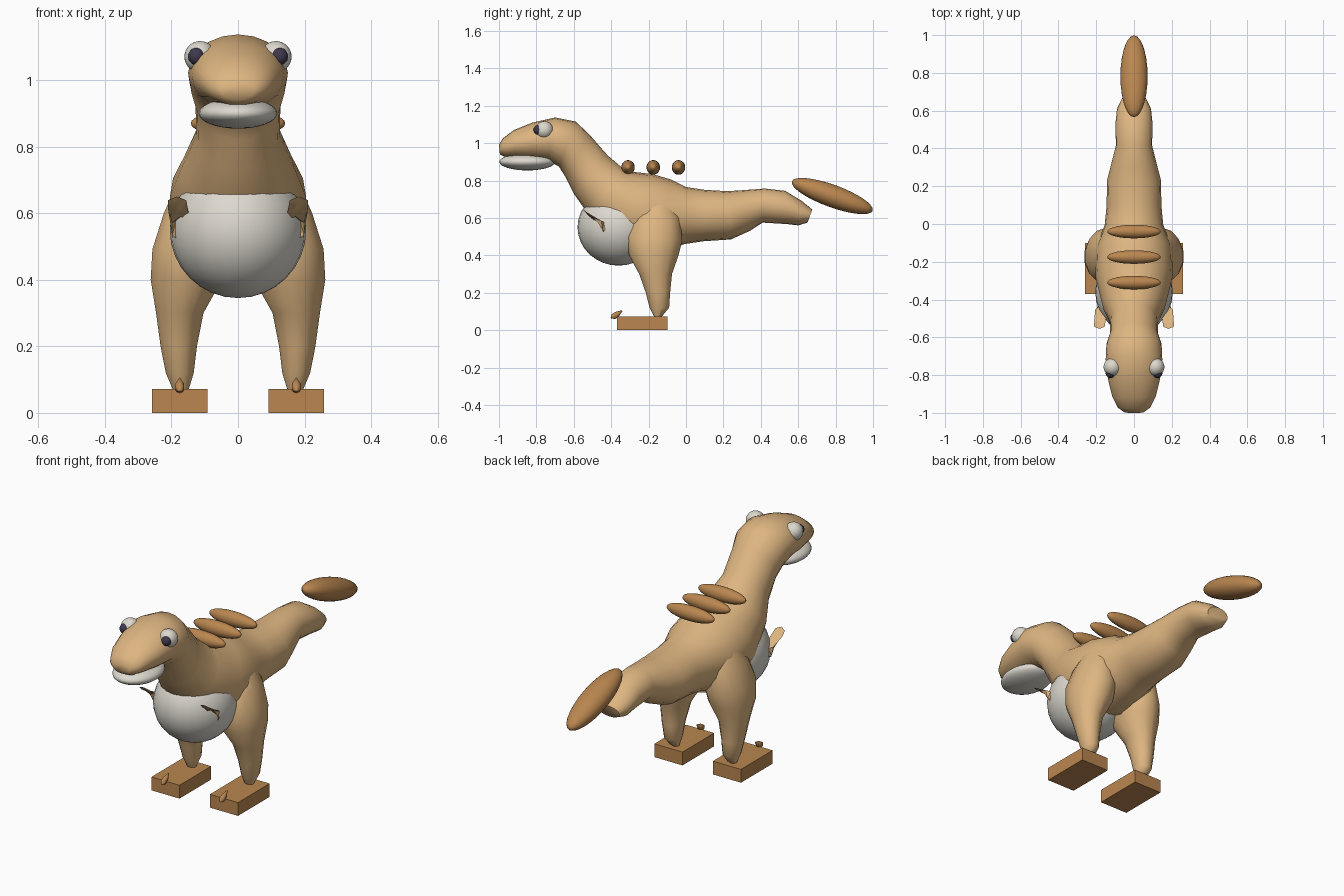
import bpy
import bmesh
from math import sin, cos, pi, radians
from mathutils import Vector, Matrix

default = bpy.data.objects.get("Cube")
if default:
    bpy.data.objects.remove(default, do_unlink=True)


def material(name, rgb):
    mat = bpy.data.materials.new(name)
    mat.use_nodes = True
    mat.diffuse_color = (*rgb, 1)
    mat.node_tree.nodes["Principled BSDF"].inputs["Base Color"].default_value = (*rgb, 1)
    return mat


TAN = material("tan skin", (0.73, 0.465, 0.22))
BROWN = material("brown horn", (0.49, 0.24, 0.08))
WHITE = material("off white", (0.72, 0.69, 0.62))
DARK = material("dark pupil", (0.05, 0.04, 0.075))


def finish(bm, name, mat, angle=60):
    bmesh.ops.recalc_face_normals(bm, faces=bm.faces)
    mesh = bpy.data.meshes.new(name)
    bm.to_mesh(mesh)
    bm.free()
    mesh.materials.append(mat)
    obj = bpy.data.objects.new(name, mesh)
    bpy.context.collection.objects.link(obj)
    bpy.ops.object.select_all(action="DESELECT")
    obj.select_set(True)
    bpy.context.view_layer.objects.active = obj
    bpy.ops.object.shade_smooth_by_angle(angle=radians(angle))
    return obj


def loft(name, mat, rings, sides, angle=60):
    """Each ring: two opposite edge points (y, z), half width, centre x."""
    bm = bmesh.new()
    loops = []
    for y1, z1, y2, z2, width, x in rings:
        a, b = Vector((x, y1, z1)), Vector((x, y2, z2))
        mid, half = (a + b) / 2, (a - b) / 2
        loops.append([bm.verts.new(mid + half * cos(t) + Vector((width * sin(t), 0, 0)))
                      for t in (2 * pi * i / sides for i in range(sides))])
    for low, high in zip(loops, loops[1:]):
        for i in range(sides):
            j = (i + 1) % sides
            bm.faces.new((low[i], low[j], high[j], high[i]))
    bm.faces.new(loops[0])
    bm.faces.new(loops[-1])
    return finish(bm, name, mat, angle)


def ellipsoid(name, mat, centre, radii, tilt=0):
    bm = bmesh.new()
    bmesh.ops.create_uvsphere(bm, u_segments=28, v_segments=16, radius=1)
    bm.transform(Matrix.Translation(centre) @ Matrix.Rotation(radians(tilt), 4, "X")
                 @ Matrix.Diagonal((*radii, 1)))
    return finish(bm, name, mat)


# Head, neck, trunk and tail in one skin: upper edge, lower edge, half width
spine = [
    (-1.0, 0.99, -0.995, 0.94, 0.05),
    (-0.98, 1.025, -0.965, 0.925, 0.085),
    (-0.92, 1.07, -0.91, 0.92, 0.115),
    (-0.82, 1.11, -0.82, 0.91, 0.138),
    (-0.70, 1.137, -0.74, 0.905, 0.15),
    (-0.59, 1.115, -0.68, 0.875, 0.146),
    (-0.52, 1.05, -0.645, 0.82, 0.128),
    (-0.42, 0.935, -0.60, 0.73, 0.125),
    (-0.32, 0.85, -0.53, 0.63, 0.168),
    (-0.18, 0.835, -0.38, 0.46, 0.205),
    (-0.08, 0.805, -0.16, 0.40, 0.2),
    (0.0, 0.765, -0.01, 0.46, 0.155),
    (0.1, 0.75, 0.09, 0.475, 0.145),
    (0.22, 0.743, 0.24, 0.485, 0.143),
    (0.30, 0.748, 0.34, 0.53, 0.12),
    (0.42, 0.757, 0.41, 0.575, 0.096),
    (0.53, 0.745, 0.54, 0.567, 0.098),
    (0.62, 0.69, 0.60, 0.56, 0.09),
    (0.675, 0.645, 0.65, 0.575, 0.065),
]
loft("body", TAN, [(*ring, 0) for ring in spine], 20)

# Pale belly and lower jaw
ellipsoid("belly", WHITE, (0, -0.36, 0.55), (0.205, 0.22, 0.205))
ellipsoid("lower_jaw", WHITE, (0, -0.848, 0.9), (0.118, 0.15, 0.046))

# Legs: front edge, back edge, half width, centre x
leg = [
    (-0.22, 0.70, -0.08, 0.70, 0.06, 0.12),
    (-0.29, 0.60, -0.03, 0.60, 0.09, 0.135),
    (-0.32, 0.50, -0.02, 0.48, 0.115, 0.145),
    (-0.305, 0.40, -0.04, 0.40, 0.11, 0.155),
    (-0.25, 0.30, -0.075, 0.30, 0.073, 0.175),
    (-0.215, 0.20, -0.085, 0.20, 0.056, 0.178),
    (-0.195, 0.12, -0.09, 0.12, 0.043, 0.175),
    (-0.17, 0.072, -0.13, 0.072, 0.025, 0.172),
]
# Arms from shoulder to hand
arm = [
    (-0.41, 0.60, -0.40, 0.53, 0.03, 0.15),
    (-0.48, 0.59, -0.435, 0.515, 0.03, 0.172),
    (-0.52, 0.61, -0.43, 0.575, 0.033, 0.177),
    (-0.555, 0.65, -0.51, 0.605, 0.032, 0.183),
]
# Toe claw, round in front and pointed behind
claw = [
    (-0.403, 0.066, -0.398, 0.062, 0.004, 0.175),
    (-0.398, 0.085, -0.378, 0.06, 0.014, 0.175),
    (-0.375, 0.098, -0.36, 0.072, 0.013, 0.175),
    (-0.342, 0.106, -0.34, 0.102, 0.002, 0.175),
]


def flip(rings, side):
    return [(*ring[:-1], side * ring[-1]) for ring in rings]


for label, side in (("left", 1), ("right", -1)):
    loft(label + "_leg", TAN, flip(leg, side), 14)
    loft(label + "_arm", TAN, flip(arm, side), 6, 30)
    loft(label + "_claw", BROWN, flip(claw, side), 10)

    # Block foot
    bm = bmesh.new()
    bmesh.ops.create_cube(bm, size=1)
    bm.transform(Matrix.Translation((side * 0.175, -0.235, 0.036))
                 @ Matrix.Diagonal((0.168, 0.27, 0.072, 1)))
    finish(bm, label + "_foot", BROWN, 30)

    # Eye and pupil
    ellipsoid(label + "_eye", WHITE, (side * 0.114, -0.757, 1.07), (0.047, 0.047, 0.047))
    ellipsoid(label + "_pupil", DARK, (side * 0.125, -0.79, 1.071), (0.025, 0.025, 0.026))

# Crosswise ridges over the back, and the tail tip
for i in range(3):
    ellipsoid(f"back_ridge_{i + 1}", BROWN, (0, -0.31 + i * 0.135, 0.87), (0.142, 0.036, 0.039))
ellipsoid("tail_tip", BROWN, (0, 0.782, 0.717), (0.072, 0.23, 0.06), -20)
